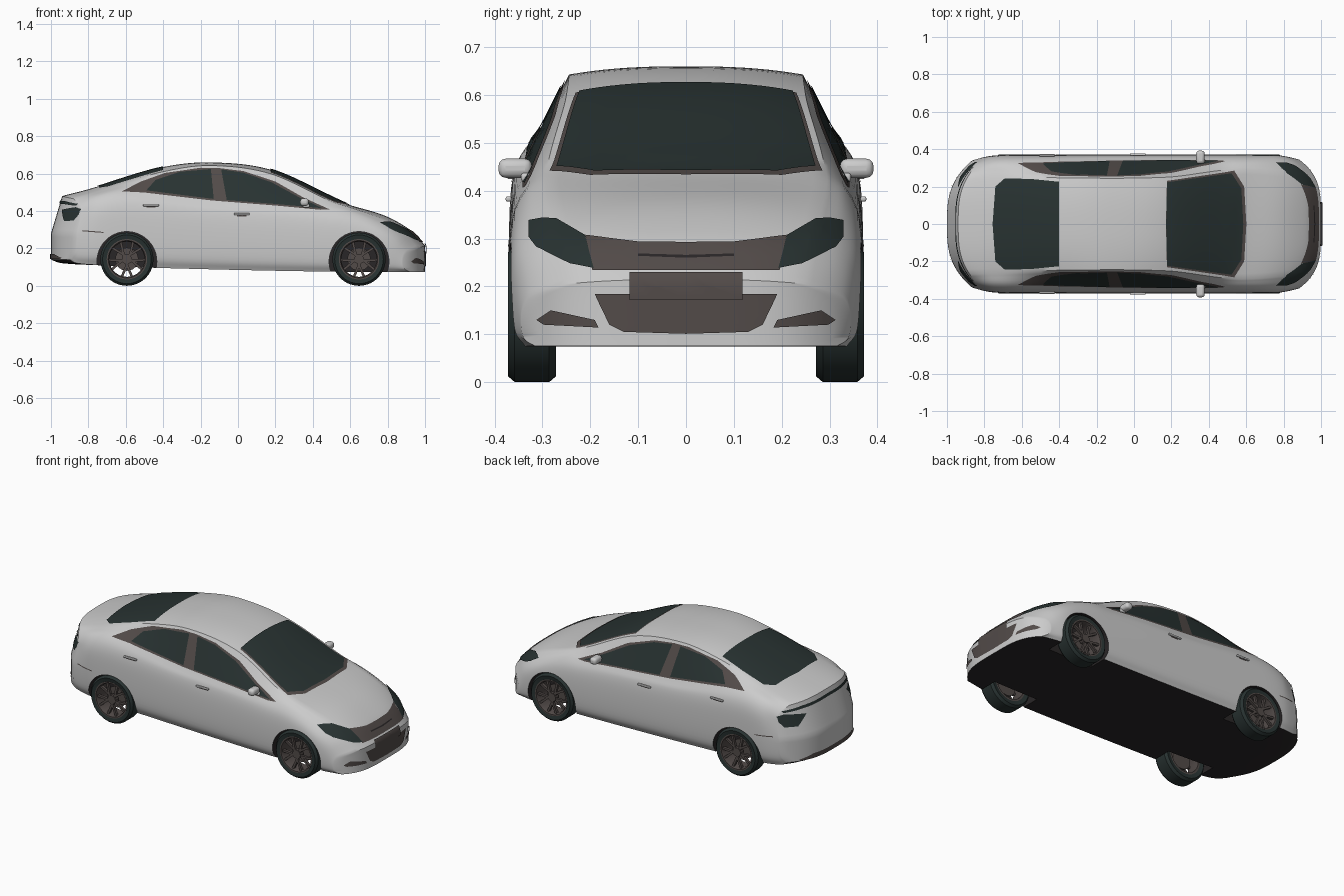
import bpy, bmesh
from math import radians, tau, cos, sin
from mathutils import Vector, Matrix
from mathutils.bvhtree import BVHTree

old = bpy.data.objects.get("Cube")
if old:
    bpy.data.objects.remove(old, do_unlink=True)


def material(name, rgb):
    mat = bpy.data.materials.new(name)
    mat.use_nodes = True
    mat.diffuse_color = (*rgb, 1)
    mat.node_tree.nodes["Principled BSDF"].inputs["Base Color"].default_value = (*rgb, 1)
    return mat


paint = material("light grey paint", (0.6, 0.6, 0.6))
glass = material("dark glass and rubber", (0.021, 0.032, 0.031))
trim = material("warm grey trim", (0.085, 0.07, 0.066))
under = material("black underbody", (0.022, 0.019, 0.02))


def add_object(name, bm, *mats):
    mesh = bpy.data.meshes.new(name)
    bm.to_mesh(mesh)
    for mat in mats:
        mesh.materials.append(mat)
    obj = bpy.data.objects.new(name, mesh)
    bpy.context.collection.objects.link(obj)
    return obj


def curve(x, pts):
    """Smooth curve through (x, value) points."""
    n = len(pts) - 1
    i = next((k for k in range(n) if x <= pts[k + 1][0]), n - 1)

    def slope(k):
        a, b = pts[max(k - 1, 0)], pts[min(k + 1, n)]
        return (b[1] - a[1]) / (b[0] - a[0])

    (x0, y0), (x1, y1) = pts[i], pts[i + 1]
    h = x1 - x0
    t = (x - x0) / h
    return (y0 * (2 * t**3 - 3 * t**2 + 1) + y1 * (3 * t**2 - 2 * t**3)
            + h * slope(i) * (t**3 - 2 * t**2 + t) + h * slope(i + 1) * (t**3 - t**2))


# Lengthwise guide lines of the body
CENTRE_Z = [(-1, .48), (-.85, .51), (-.73, .54), (-.4, .635), (-.15, .66), (.17, .622),
            (.5, .475), (.58, .438), (.785, .375), (.92, .3), (.975, .245), (1, .215)]
RAIL_Z = [(-1, .465), (-.8, .5), (-.7, .525), (-.4, .61), (-.15, .643), (.17, .6),
          (.5, .45), (.58, .425), (.8, .35), (.92, .285), (1, .205)]
RAIL_Y = [(-1, .27), (-.75, .262), (-.4, .247), (.17, .25), (.45, .285), (.58, .295),
          (.8, .28), (1, .25)]
BELT_Z = [(-1, .42), (-.8, .475), (-.6, .5), (-.15, .46), (.2, .435), (.45, .41),
          (.58, .395), (.8, .32), (.92, .26), (1, .185)]
BELT_Y = [(-1, .32), (-.6, .327), (0, .335), (.45, .335), (.8, .33), (1, .315)]
WIDTH = [(-1, .34), (-.8, .365), (-.5, .37), (.7, .37), (.85, .365), (1, .345)]
FLOOR_Z = [(-1, .14), (-.95, .122), (-.75, .11), (-.4, .095), (.47, .076), (1, .075)]


def body_point(s, a, b):
    """s runs along the car, a across it, b from sill to roof rail."""
    w, low, belt, rail = (curve(s, g) for g in (WIDTH, FLOOR_Z, BELT_Z, RAIL_Z))
    rise = belt - low
    ys = (w - .03, w - .006, w, w - .008, curve(s, BELT_Y), curve(s, RAIL_Y))
    zs = (low, low + .15 * rise, low + .5 * rise, low + .82 * rise, belt, rail)
    y = a * curve(b * 5, list(enumerate(ys)))
    z = curve(b * 5, list(enumerate(zs)))
    z += b * b * (curve(s, CENTRE_Z) - rail) * (1 - abs(a) ** 2.5)
    # Round the nose and tail in plan and lean the tail forward
    end = max(0, (abs(s) - .6) / .4) ** 2
    if s > 0:
        x = s - end * .14 * (abs(y) / .36) ** 4
    else:
        x = s + end * (.16 * (abs(y) / .36) ** 3 + .3 * max(0, z - .28))
    return x, y, z


# Body shell: a gridded box shaped by the guide lines
bm = bmesh.new()
cells = (76, 20, 25)
grid = {}


def grid_vert(c):
    if c not in grid:
        t = 2 * c[0] / cells[0] - 1
        s = 1.3 * t - .3 * t**3
        grid[c] = bm.verts.new(body_point(s, 2 * c[1] / cells[1] - 1, c[2] / cells[2]))
    return grid[c]


for axis in range(3):
    p, q = [k for k in range(3) if k != axis]
    for side in (0, cells[axis]):
        for u in range(cells[p]):
            for v in range(cells[q]):
                ring = []
                for du, dv in ((0, 0), (1, 0), (1, 1), (0, 1)):
                    c = [side] * 3
                    c[p], c[q] = u + du, v + dv
                    ring.append(grid_vert(tuple(c)))
                face = bm.faces.new(ring)
                face.material_index = int(axis == 2 and side == 0)
bmesh.ops.recalc_face_normals(bm, faces=bm.faces)
surface = BVHTree.FromBMesh(bm)
body = add_object("body_shell", bm, paint, under)

# Wheel arches cut from the shell
AXLES = {"rear": -.594, "front": .647}
bm = bmesh.new()
for x in AXLES.values():
    for side in (1, -1):
        bmesh.ops.create_cone(bm, cap_ends=True, segments=48, radius1=.16, radius2=.16, depth=.28,
                              matrix=Matrix.Translation((x, side * .37, .13)) @ Matrix.Rotation(radians(90), 4, 'X'))
for face in bm.faces:
    face.material_index = 1
cutter = add_object("arch_cutter", bm, paint, under)
cutter.hide_render = True
cut = body.modifiers.new("arches", 'BOOLEAN')
cut.operation, cut.solver, cut.object = 'DIFFERENCE', 'EXACT', cutter
bpy.context.view_layer.objects.active = body
bpy.ops.object.modifier_apply(modifier=cut.name)
bpy.data.objects.remove(cutter, do_unlink=True)

# Thin panels laid onto the shell from one direction
AIM = {
    "front": (lambda u, v: Vector((2, u, v)), Vector((-1, 0, 0))),
    "rear": (lambda u, v: Vector((-2, u, v)), Vector((1, 0, 0))),
    "left": (lambda u, v: Vector((u, 2, v)), Vector((0, -1, 0))),
    "right": (lambda u, v: Vector((u, -2, v)), Vector((0, 1, 0))),
    "top": (lambda u, v: Vector((v, u, 2)), Vector((0, 0, -1))),
}


def panel(name, view, outline, mat, lift=.004, step=.02):
    place, aim = AIM[view]
    bm = bmesh.new()
    bm.faces.new([bm.verts.new((u, v, 0)) for u, v in outline])
    bmesh.ops.triangulate(bm, faces=bm.faces[:])
    for axis in (0, 1):
        for k in range(-50, 51):
            co, no = Vector(), Vector()
            co[axis], no[axis] = k * step, 1
            bmesh.ops.bisect_plane(bm, geom=bm.verts[:] + bm.edges[:] + bm.faces[:],
                                   plane_co=co, plane_no=no, dist=1e-5)
    for vert in bm.verts:
        start = place(vert.co.x, vert.co.y)
        hit, normal, _, _ = surface.ray_cast(start, aim)
        if hit is None:
            hit, normal, _, _ = surface.find_nearest(start + aim * 1.1)
        vert.co = hit + normal * lift
    bm.normal_update()
    for face in bm.faces:
        if face.normal.dot(aim) > 0:
            face.normal_flip()
    return add_object(name, bm, mat)


def whole(half):
    """Close a half outline by reflecting it across the middle."""
    return half + [(-u, v) for u, v in reversed(half) if u]


def pair(name, view, outline, mat, lift=.004):
    panel("left_" + name, view, outline, mat, lift)
    panel("right_" + name, view, [(-u, v) for u, v in outline], mat, lift)


# Windscreen and rear window
panel("windscreen_trim", "top", whole([(0, .6), (.2, .588), (.285, .535), (.275, .48), (.23, .175), (0, .17)]), trim, .003)
panel("windscreen", "top", whole([(0, .582), (.19, .572), (.27, .52), (.262, .46), (.222, .175), (0, .17)]), glass, .006)
panel("rear_window", "top", whole([(0, -.4), (.225, -.4), (.24, -.55), (.243, -.69), (.2, -.74), (0, -.755)]), glass)

# Front face
panel("upper_grille", "front", whole([(0, .29), (.1, .291), (.21, .305), (.195, .232), (0, .232)]), trim)
panel("grille_bar", "front", whole([(0, .262), (.1, .265), (.1, .26), (0, .256)]), under, .006)
panel("lower_grille", "front", whole([(0, .184), (.19, .184), (.16, .12), (.13, .105), (0, .101)]), trim)
panel("front_plate", "front", whole([(0, .225), (.118, .225), (.118, .172), (0, .172)]), trim, .008)
pair("headlight", "front", [(.325, .335), (.295, .34), (.27, .338), (.21, .303), (.192, .235),
                            (.24, .245), (.31, .28), (.325, .3)], glass, .006)
pair("fog_lamp", "front", [(.182, .114), (.19, .13), (.28, .15), (.31, .13), (.295, .12)], trim)

# Tail
panel("trunk_lip_shadow", "rear", whole([(0, .457), (.2, .452), (.305, .438), (.3, .427), (.2, .436), (0, .441)]), glass)
pair("tail_light", "rear", [(.19, .405), (.3, .42), (.328, .41), (.328, .38), (.31, .348), (.25, .345)], glass)
panel("rear_diffuser", "rear", whole([(0, .17), (.18, .17), (.26, .15), (.25, .143), (0, .143)]), trim)

# Side windows, pillars, handles and mirrors
FRAME = [(-.62, .503), (-.52, .555), (-.39, .602), (-.2, .63), (-.1, .628), (.03, .612), (.2, .556),
         (.35, .47), (.49, .407), (.44, .405), (.2, .428), (-.14, .455), (-.5, .497)]
REAR_PANE = [(-.49, .507), (-.44, .563), (-.31, .607), (-.145, .622), (-.13, .462)]
FRONT_PANE = [(-.09, .62), (.03, .602), (.18, .55), (.33, .468), (.45, .412), (.2, .435), (-.06, .456)]


def block(name, centre, size, mat, bevel):
    bm = bmesh.new()
    bmesh.ops.create_cube(bm, size=1, matrix=Matrix.Translation(centre) @ Matrix.Diagonal((*size, 1)))
    obj = add_object(name, bm, mat)
    mod = obj.modifiers.new("rounding", 'BEVEL')
    mod.width, mod.segments = bevel, 3


for view, side in (("left", 1), ("right", -1)):
    panel(view + "_window_frame", view, FRAME, trim, .003)
    panel(view + "_rear_door_glass", view, REAR_PANE, glass, .006)
    panel(view + "_front_door_glass", view, FRONT_PANE, glass, .006)
    panel(view + "_bumper_marker", view, [(-.83, .297), (-.72, .288), (-.72, .283), (-.83, .291)], trim)
    for door, x, z in (("rear", -.465, .43), ("front", .02, .383)):
        panel(f"{view}_{door}_handle_cup", view,
              [(x - .025, z - .012), (x + .025, z - .012), (x + .025, z + .004), (x - .025, z + .004)], trim, .002)
        place, aim = AIM[view]
        spot = surface.ray_cast(place(x, z), aim)[0] - aim * .008
        block(f"{view}_{door}_handle", spot, (.085, .012, .011), paint, .004)
    block(view + "_mirror_housing", (.355, side * .357, .447), (.045, .07, .04), paint, .015)
    block(view + "_mirror_foot", (.365, side * .325, .428), (.035, .04, .018), paint, .006)


# Wheels, built once and shared by all four corners
def lathe(bm, profile, steps=40):
    rings = [[bm.verts.new((r * cos(k * tau / steps), y, r * sin(k * tau / steps))) for r, y in profile]
             for k in range(steps)]
    for k in range(steps):
        a, b = rings[k], rings[(k + 1) % steps]
        for i in range(len(profile)):
            j = (i + 1) % len(profile)
            bm.faces.new((a[i], a[j], b[j], b[i]))
    bmesh.ops.recalc_face_normals(bm, faces=bm.faces)


tyre_bm = bmesh.new()
lathe(tyre_bm, [(.105, .045), (.13, .05), (.142, .036), (.142, -.036), (.13, -.05), (.105, -.045)])
rim_bm = bmesh.new()
lathe(rim_bm, [(.108, .047), (.1, .047), (.094, .03), (.094, -.045), (.108, -.045)])
for radius, depth, y in ((.026, .03, .027), (.062, .012, -.01)):
    bmesh.ops.create_cone(rim_bm, cap_ends=True, segments=24, radius1=radius, radius2=radius, depth=depth,
                          matrix=Matrix.Translation((0, y, 0)) @ Matrix.Rotation(radians(90), 4, 'X'))
for k in range(5):
    for lean in (-.2, .2):
        turn = Matrix.Rotation(k * tau / 5 + radians(90) + lean, 4, 'Y')
        bmesh.ops.create_cube(rim_bm, size=1, matrix=turn @ Matrix.Translation((.058, .03, 0))
                              @ Matrix.Rotation(lean, 4, 'Y') @ Matrix.Diagonal((.085, .016, .013, 1)))
masters = [("tyre", add_object("tyre", tyre_bm, glass)), ("rim", add_object("rim", rim_bm, trim))]
for part, master in masters:
    for axle, x in AXLES.items():
        for label, side in (("left", 1), ("right", -1)):
            wheel = bpy.data.objects.new(f"{axle}_{label}_{part}", master.data)
            wheel.location = (x, side * .322, .142)
            wheel.rotation_euler.z = 0 if side > 0 else radians(180)
            bpy.context.collection.objects.link(wheel)
    bpy.data.objects.remove(master, do_unlink=True)

# Smooth shading with crisp edges
for obj in bpy.context.collection.objects:
    obj.select_set(obj.type == 'MESH')
bpy.context.view_layer.objects.active = body
bpy.ops.object.shade_smooth_by_angle(angle=radians(35))
